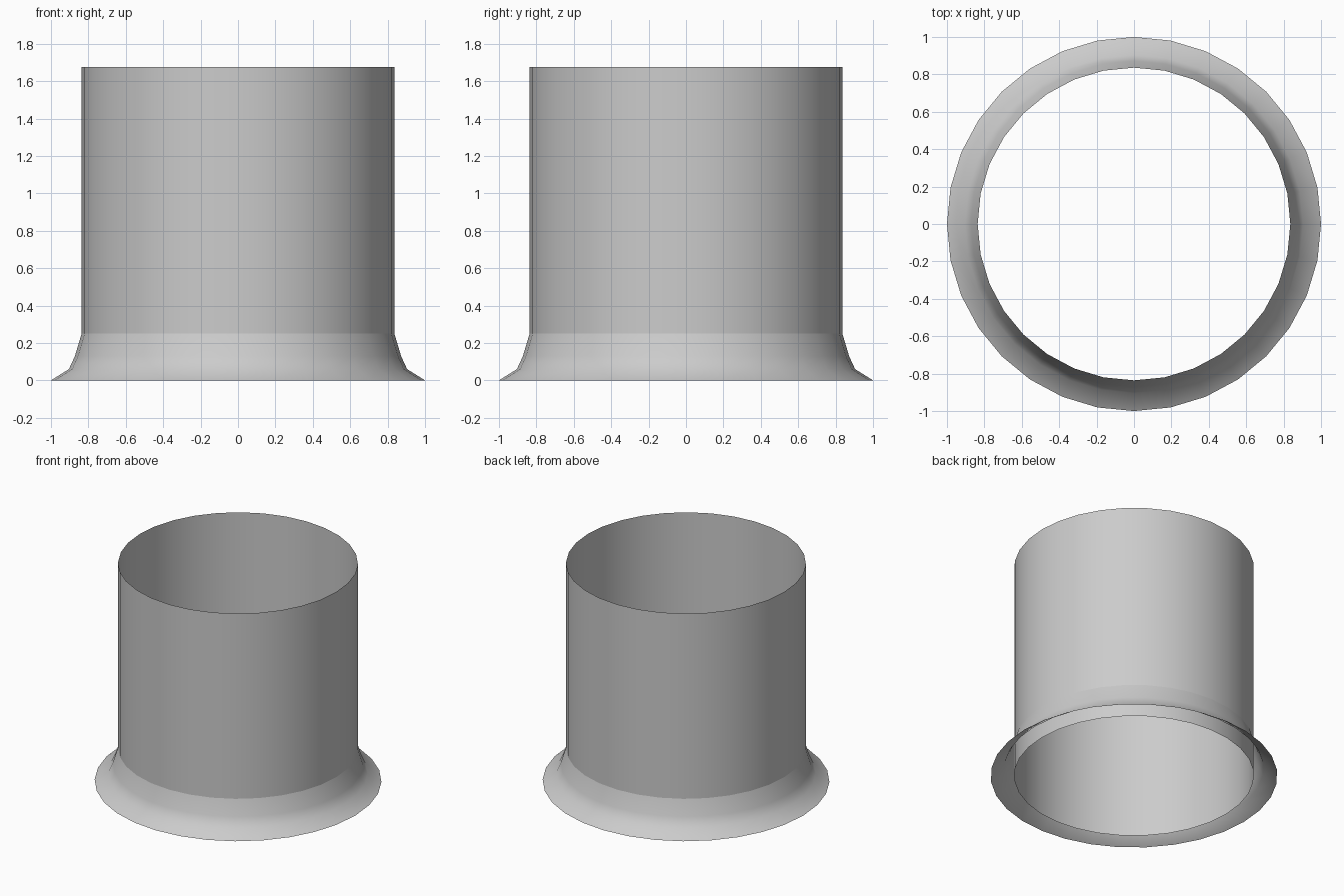
import bpy, bmesh, math

if "Cube" in bpy.data.objects:
    bpy.data.objects.remove(bpy.data.objects["Cube"])

SIDES = 32


def lathe(name, profile):
    """Revolve an open (radius, z) profile around z, listed bottom to top."""
    bm = bmesh.new()
    rings = []
    for r, z in profile:
        rings.append([bm.verts.new((r * math.cos(2 * math.pi * i / SIDES),
                                    r * math.sin(2 * math.pi * i / SIDES), z))
                      for i in range(SIDES)])
    for low, high in zip(rings, rings[1:]):
        for i in range(SIDES):
            j = (i + 1) % SIDES
            face = bm.faces.new((low[i], low[j], high[j], high[i]))
            face.smooth = True
    mesh = bpy.data.meshes.new(name)
    bm.to_mesh(mesh)
    bm.free()
    obj = bpy.data.objects.new(name, mesh)
    bpy.context.collection.objects.link(obj)
    return obj


# Open straight pipe, running down to the base inside the skirt
lathe("pipe", [(0.836, 0), (0.836, 1.675)])

# Flared base skirt, open underneath
lathe("flared_skirt", [(1.0, 0), (0.904, 0.06), (0.872, 0.13), (0.836, 0.25)])
